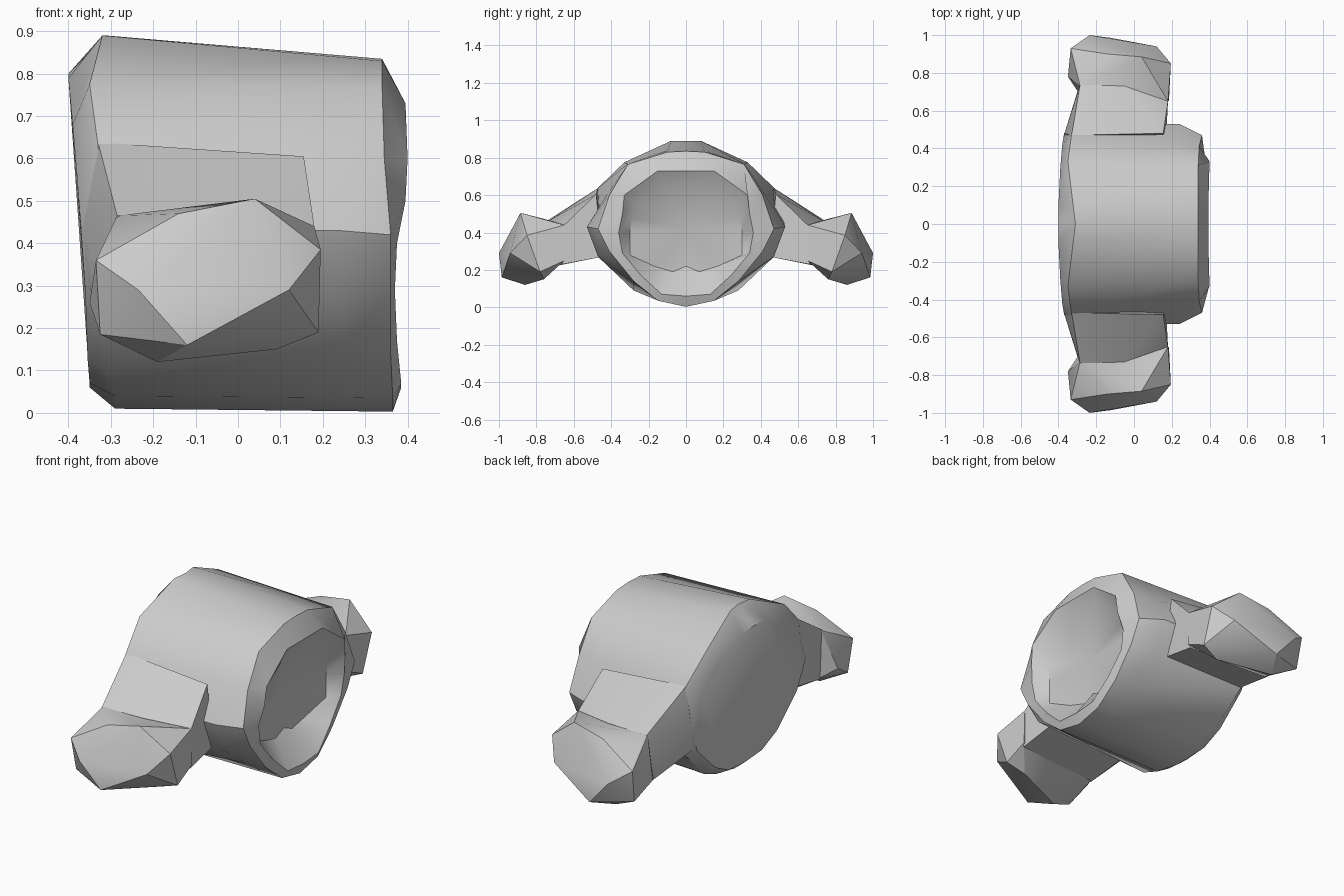
import bpy, bmesh

if "Cube" in bpy.data.objects:
    bpy.data.objects.remove(bpy.data.objects["Cube"])

def finish(bm, name, angle, mirror=False):
    bmesh.ops.recalc_face_normals(bm, faces=bm.faces[:])
    mesh = bpy.data.meshes.new(name)
    bm.to_mesh(mesh)
    bm.free()
    ob = bpy.data.objects.new(name, mesh)
    bpy.context.collection.objects.link(ob)
    if mirror:
        m = ob.modifiers.new("mirror", "MIRROR")
        m.use_axis = (False, True, False)
        m.use_mirror_merge = False
    bpy.ops.object.select_all(action='DESELECT')
    ob.select_set(True)
    bpy.context.view_layer.objects.active = ob
    bpy.ops.object.shade_smooth_by_angle(angle=angle)
    return ob

def lerp(p, q, t):
    return tuple(a + (b - a) * t for a, b in zip(p, q))

def full_ring(half):
    # mirror the half outline (top centre to bottom centre) across y
    return half + [(x, -y, z) for x, y, z in half[-2:0:-1]]

def hull(name, pts):
    bm = bmesh.new()
    for p in pts:
        bm.verts.new(p)
    bmesh.ops.convex_hull(bm, input=bm.verts[:])
    loose = [v for v in bm.verts if not v.link_faces]
    bmesh.ops.delete(bm, geom=loose, context='VERTS')
    bmesh.ops.dissolve_limit(bm, angle_limit=0.12, verts=bm.verts[:], edges=bm.edges[:])
    return finish(bm, name, 0.5, True)

# Main body: half outlines along x
cap = [(-.40, 0, .80), (-.40, .10, .79), (-.39, .30, .68), (-.38, .42, .56), (-.37, .48, .43),
       (-.36, .42, .28), (-.355, .26, .13), (-.35, .14, .07), (-.35, 0, .06)]
left = [(-.31, 0, .89), (-.32, .08, .89), (-.35, .33, .775), (-.33, .48, .63), (-.32, .53, .43),
        (-.32, .47, .27), (-.30, .28, .09), (-.29, .16, .04), (-.29, 0, .01)]
right = [(.34, 0, .835), (.34, .10, .83), (.34, .31, .765), (.345, .41, .60), (.36, .47, .42),
         (.36, .41, .30), (.36, .28, .14), (.365, .15, .035), (.365, 0, .003)]
rim = [(.395, 0, .73), (.395, .15, .73), (.40, .33, .60), (.395, .34, .50), (.375, .36, .40),
       (.37, .34, .29), (.375, .24, .17), (.385, .13, .07), (.385, 0, .06)]
shoulder = [lerp(a, b, .84) for a, b in zip(left, right)]
shoulder[4] = (.24, .53, .43)
shoulder[5] = (.24, .47, .27)
# Leaning hollow at the open end, deepest near the bottom
dish = [(.355, 0, .66), (.355, .12, .66), (.34, .27, .55), (.325, .29, .48), (.31, .30, .40),
        (.31, .30, .28), (.28, .17, .22), (.27, .07, .19), (.27, 0, .22)]

bm = bmesh.new()
rings = [[bm.verts.new(p) for p in full_ring(h)] for h in (cap, left, shoulder, right, rim, dish)]
for r0, r1 in zip(rings, rings[1:]):
    for i in range(len(r0)):
        j = (i + 1) % len(r0)
        bm.faces.new((r0[i], r0[j], r1[j], r1[i]))
bm.faces.new(rings[0])
centre = bm.verts.new((.28, 0, .42))
last = rings[-1]
for i, v in enumerate(last):
    bm.faces.new((v, last[(i + 1) % len(last)], centre))
finish(bm, "body", 0.72)

# Side necks with the pointed front fin
hull("side_neck", [(-.33, .47, .638), (.155, .48, .605), (-.285, .74, .465), (-.05, .73, .465),
                   (.18, .65, .44), (.18, .66, .23), (-.30, .70, .22), (-.368, .48, .43),
                   (-.355, .42, .30), (.17, .45, .27), (-.32, .45, .27)])

# Faceted knobs at the ends
hull("side_knob", [(.04, .885, .505), (-.14, .90, .47), (-.335, .93, .36), (.195, .85, .385),
                   (.12, .94, .29), (-.12, .985, .16), (-.235, 1.0, .29), (-.325, .90, .185),
                   (.19, .78, .19), (.09, .76, .15), (-.19, .86, .12), (-.285, .73, .465),
                   (-.05, .72, .465), (.18, .65, .44), (-.35, .78, .26), (.185, .65, .25),
                   (-.29, .69, .22)])
